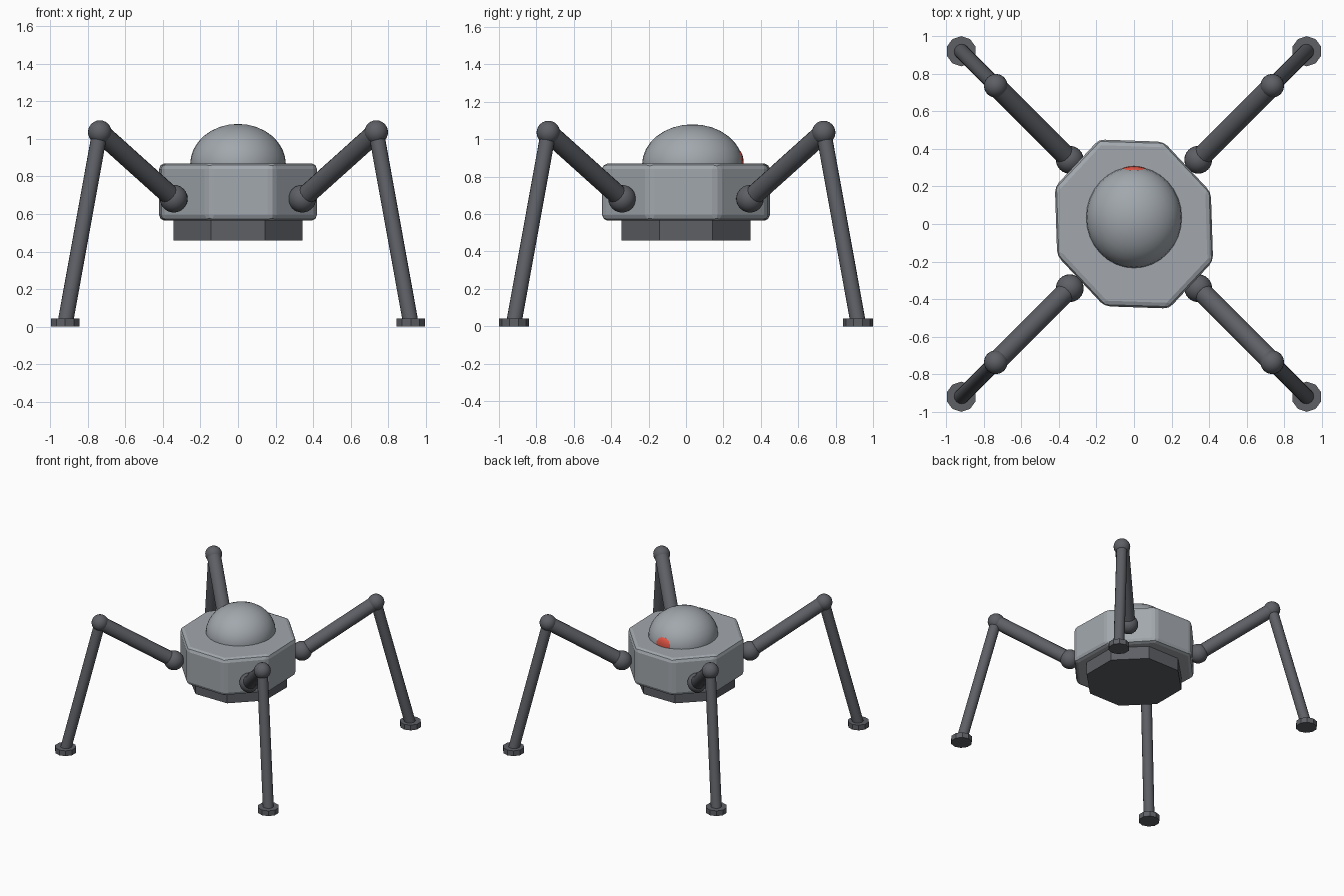
import bpy
import math
from mathutils import Vector

cube = bpy.data.objects.get("Cube")
if cube:
    bpy.data.objects.remove(cube, do_unlink=True)


def make_material(name, rgb):
    mat = bpy.data.materials.new(name)
    mat.use_nodes = True
    colour = (*rgb, 1)
    mat.diffuse_color = colour
    mat.node_tree.nodes["Principled BSDF"].inputs["Base Color"].default_value = colour
    return mat


GREY = make_material("light grey metal", (0.36, 0.39, 0.42))
DARK = make_material("dark grey metal", (0.11, 0.115, 0.13))
RED = make_material("red lens", (0.75, 0.09, 0.06))


def finish(name, mat, smooth=True):
    obj = bpy.context.object
    obj.name = name
    obj.data.materials.append(mat)
    if smooth:
        bpy.ops.object.shade_smooth_by_angle(angle=math.radians(35))
    return obj


def ball(name, mat, centre, radii, segments=24):
    bpy.ops.mesh.primitive_uv_sphere_add(segments=segments, ring_count=segments // 2,
                                         radius=1, location=centre)
    bpy.context.object.scale = radii
    bpy.ops.object.transform_apply(location=False, rotation=False, scale=True)
    return finish(name, mat)


def prism(name, mat, sides, radius, bottom, top, centre=(0, 0), turn=0):
    bpy.ops.mesh.primitive_cylinder_add(
        vertices=sides, radius=radius, depth=top - bottom,
        location=(*centre, (bottom + top) / 2), rotation=(0, 0, turn))
    return finish(name, mat, smooth=False)


def rod(name, mat, start, end, radius):
    start, end = Vector(start), Vector(end)
    axis = end - start
    bpy.ops.mesh.primitive_cylinder_add(vertices=16, radius=radius, depth=axis.length,
                                        location=(start + end) / 2)
    bpy.context.object.rotation_euler = axis.to_track_quat("Z", "Y").to_euler()
    return finish(name, mat)


# Octagonal hull, stretched along one corner, with softened edges
EIGHTH = math.pi / 8
hull = prism("hull", GREY, 8, 1, 0.565, 0.87, turn=EIGHTH)
hull.scale = (0.443, 0.487, 1)
bpy.ops.object.transform_apply(location=False, rotation=False, scale=True)
bevel = hull.modifiers.new("soft edges", "BEVEL")
bevel.width = 0.03
bevel.segments = 2
bevel.limit_method = "ANGLE"

# Plate under the hull
prism("belly_plate", DARK, 8, 0.373, 0.46, 0.60, turn=EIGHTH)

# Dome with a lens set into its back
ball("dome", GREY, (0, 0.035, 0.865), (0.255, 0.27, 0.215), 32)
ball("lens", RED, (0, 0.28, 0.875), (0.075, 0.028, 0.067), 16)

# Four jointed legs
for side, sx in (("left", 1), ("right", -1)):
    for end, sy in (("front", -1), ("back", 1)):
        tag = f"{end}_{side}_"
        hip = (sx * 0.342, sy * 0.342, 0.682)
        knee = (sx * 0.736, sy * 0.736, 1.036)
        foot = (sx * 0.92, sy * 0.92, 0.02)
        ball(tag + "hip", DARK, hip, (0.074,) * 3)
        rod(tag + "upper_leg", DARK, hip, knee, 0.053)
        ball(tag + "knee", DARK, knee, (0.063,) * 3)
        rod(tag + "lower_leg", DARK, knee, foot, 0.041)
        prism(tag + "foot", DARK, 10, 0.08, 0, 0.043, foot[:2])
